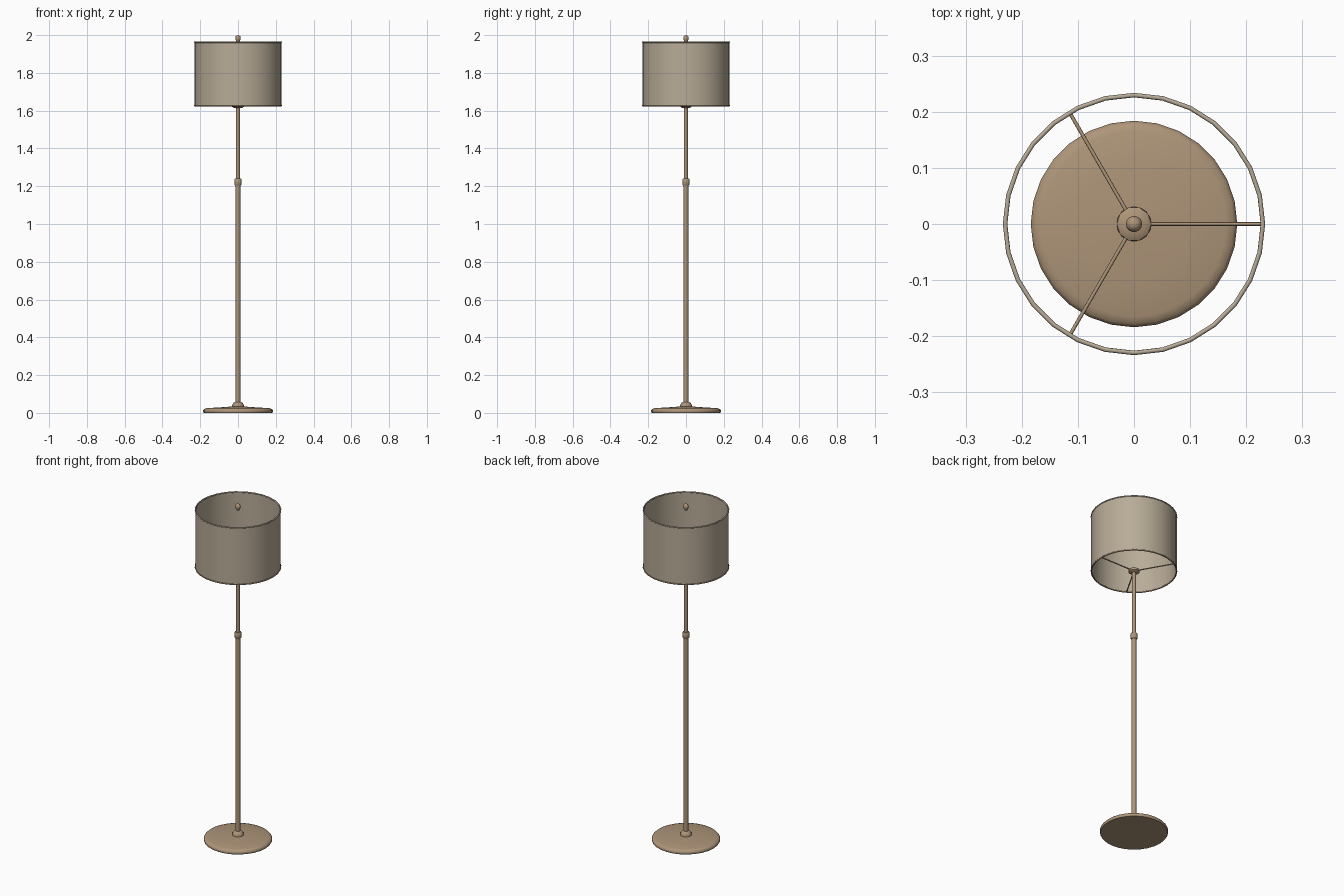
import bpy, bmesh, math
from mathutils import Vector

if "Cube" in bpy.data.objects:
    bpy.data.objects.remove(bpy.data.objects["Cube"])


def material(name, rgb):
    m = bpy.data.materials.new(name)
    m.diffuse_color = (*rgb, 1)
    m.use_nodes = True
    m.node_tree.nodes["Principled BSDF"].inputs["Base Color"].default_value = m.diffuse_color
    return m


BRONZE = material("bronze", (0.42, 0.30, 0.19))
FABRIC = material("fabric", (0.48, 0.41, 0.31))


def finish(name, bm, mat, angle=40):
    bmesh.ops.remove_doubles(bm, verts=bm.verts, dist=1e-5)
    bmesh.ops.recalc_face_normals(bm, faces=bm.faces)
    me = bpy.data.meshes.new(name)
    bm.to_mesh(me)
    bm.free()
    ob = bpy.data.objects.new(name, me)
    bpy.context.collection.objects.link(ob)
    me.materials.append(mat)
    bpy.ops.object.select_all(action='DESELECT')
    ob.select_set(True)
    bpy.context.view_layer.objects.active = ob
    bpy.ops.object.shade_smooth_by_angle(angle=math.radians(angle))
    return ob


def lathe(name, profile, sides, mat, closed=False, angle=40):
    """Spin an (r, z) profile about the z axis."""
    bm = bmesh.new()
    vs = [bm.verts.new((r, 0, z)) for r, z in profile]
    es = [bm.edges.new(p) for p in zip(vs, vs[1:])]
    if closed:
        es.append(bm.edges.new((vs[-1], vs[0])))
    bmesh.ops.spin(bm, geom=vs + es, cent=(0, 0, 0), axis=(0, 0, 1),
                   angle=math.tau, steps=sides, use_merge=False)
    return finish(name, bm, mat, angle)


# Base: shallow weighted disc with rounded edge
lathe("base", [(0, 0), (0.181, 0), (0.184, 0.004), (0.184, 0.014),
               (0.178, 0.021), (0.165, 0.025), (0.10, 0.029),
               (0.03, 0.034), (0, 0.034)], 28, BRONZE, angle=50)

# Domed fitting where the pole enters the base
lathe("base_fitting", [(0, 0.03), (0.031, 0.03), (0.031, 0.040), (0.027, 0.050),
                       (0.019, 0.057), (0.012, 0.059), (0, 0.059)], 16, BRONZE)

# Two-section pole with joining collar
lathe("lower_pole", [(0, 0.05), (0.013, 0.05), (0.013, 1.22), (0, 1.22)], 12, BRONZE)
lathe("upper_pole", [(0, 1.21), (0.011, 1.21), (0.011, 1.63), (0, 1.63)], 12, BRONZE)
lathe("pole_collar", [(0, 1.204), (0.016, 1.204), (0.019, 1.208), (0.019, 1.236),
                      (0.016, 1.240), (0, 1.240)], 12, BRONZE)

# Hub carrying the shade
lathe("shade_hub", [(0, 1.615), (0.022, 1.615), (0.031, 1.621), (0.031, 1.633),
                    (0.022, 1.639), (0, 1.639)], 10, BRONZE)

# Three spokes from hub to lower rim
for i in range(3):
    a = i * math.tau / 3
    d = Vector((math.cos(a), math.sin(a), 0))
    bm = bmesh.new()
    bmesh.ops.create_cone(bm, cap_ends=True, segments=8, radius1=0.0033,
                          radius2=0.0033, depth=0.21)
    rot = d.to_track_quat('Z', 'Y').to_matrix()
    bmesh.ops.rotate(bm, verts=bm.verts, matrix=rot)
    bmesh.ops.translate(bm, verts=bm.verts, vec=d * 0.124 + Vector((0, 0, 1.628)))
    finish(f"shade_spoke_{i + 1}", bm, BRONZE, 50)

# Drum shade, open at both ends
lathe("shade", [(0.2305, 1.627), (0.2305, 1.963), (0.2285, 1.963), (0.2285, 1.627)],
      28, FABRIC, closed=True)

# Wire rims of the shade
for name, z in (("lower_rim", 1.627), ("upper_rim", 1.963)):
    ring = [(0.2297 + 0.004 * math.cos(k * math.tau / 8),
             z + 0.004 * math.sin(k * math.tau / 8)) for k in range(8)]
    lathe(name, ring, 28, FABRIC if z > 1.8 else BRONZE, closed=True, angle=60)

# Finial knob at the top
lathe("finial", [(0, 1.962), (0.009, 1.962), (0.010, 1.970), (0.014, 1.976),
                 (0.0145, 1.985), (0.012, 1.994), (0.007, 1.9985), (0, 2.0)],
      14, BRONZE, angle=60)
